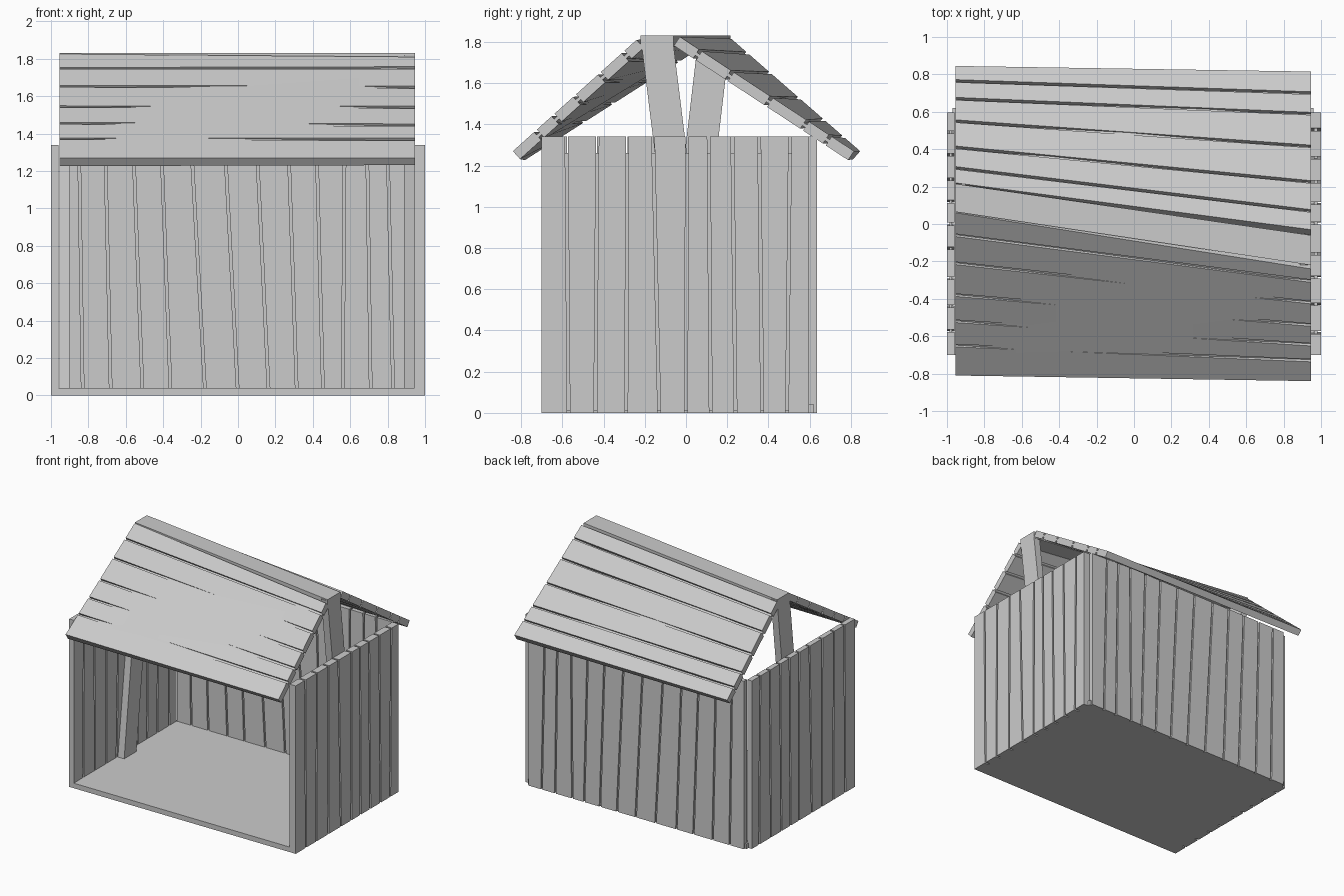
import bpy
import bmesh
from mathutils import Vector

cube = bpy.data.objects.get("Cube")
if cube:
    bpy.data.objects.remove(cube)

grey = bpy.data.materials.new("weathered_grey")
grey.use_nodes = True
colour = (0.6, 0.6, 0.6, 1)
grey.diffuse_color = colour
grey.node_tree.nodes["Principled BSDF"].inputs["Base Color"].default_value = colour

HEIGHT, CORE, FLOOR = 1.34, 1.26, 0.04
GAP = 0.007
LEFT, RIGHT = -0.955, 0.945


def solid(bm, quad_a, quad_b):
    """Six-sided block between two matching quads."""
    a = [bm.verts.new(p) for p in quad_a]
    b = [bm.verts.new(p) for p in quad_b]
    bm.faces.new(a)
    bm.faces.new(b[::-1])
    for i in range(4):
        j = (i + 1) % 4
        bm.faces.new((a[j], a[i], b[i], b[j]))


def box(bm, lo, hi):
    def quad(z):
        return [(lo[0], lo[1], z), (hi[0], lo[1], z), (hi[0], hi[1], z), (lo[0], hi[1], z)]
    solid(bm, quad(lo[2]), quad(hi[2]))


def finish(bm, name):
    bmesh.ops.recalc_face_normals(bm, faces=bm.faces)
    mesh = bpy.data.meshes.new(name)
    bm.to_mesh(mesh)
    bm.free()
    mesh.materials.append(grey)
    obj = bpy.data.objects.new(name, mesh)
    bpy.context.collection.objects.link(obj)


def plank_wall(name, place, start, end, cuts, d0, d1):
    """Upright planks with slanted gaps; place(u, depth, z) gives a point."""
    bm = bmesh.new()
    edges = [(start - GAP,) * 2] + cuts + [(end + GAP,) * 2]
    for (b0, t0), (b1, t1) in zip(edges, edges[1:]):
        outline = [(b0 + GAP, 0), (b1 - GAP, 0), (t1 - GAP, HEIGHT), (t0 + GAP, HEIGHT)]
        solid(bm, *[[place(u, d, z) for u, z in outline] for d in (d0, d1)])
    # thin sheet closing the gaps
    m, h = (d0 + d1) / 2, (d1 - d0) / 6
    sheet = [(start + 0.01, 0.01), (end - 0.01, 0.01), (end - 0.01, CORE), (start + 0.01, CORE)]
    solid(bm, *[[place(u, d, z) for u, z in sheet] for d in (m - h, m + h)])
    finish(bm, name)


# floor
bm = bmesh.new()
box(bm, (-0.97, -0.7, 0), (0.96, 0.62, FLOOR))
finish(bm, "floor")

# side walls: (bottom, top) of each gap
side = [(-0.57, -0.58), (-0.44, -0.43), (-0.29, -0.285), (-0.13, -0.16), (0, 0.005),
        (0.12, 0.11), (0.24, 0.225), (0.37, 0.355), (0.49, 0.505)]


def on_side(u, d, z):
    return (d, u, z)


plank_wall("left_wall", on_side, -0.7, 0.597, side, RIGHT, 1)
plank_wall("right_wall", on_side, -0.7, 0.597, [(t, b) for b, t in side], -1, -0.96)

# back wall
back = [(-0.83, -0.85), (-0.68, -0.71), (-0.51, -0.56), (-0.36, -0.41), (-0.175, -0.25),
        (0, -0.07), (0.165, 0.1), (0.315, 0.27), (0.455, 0.42), (0.56, 0.57),
        (0.71, 0.69), (0.83, 0.8)]
plank_wall("back_wall", lambda u, d, z: (u, d, z), LEFT, RIGHT, back, 0.597, 0.635)

# leaning posts under the skewed ridge
for name, x0, x1, foot, top in (("right_post", LEFT, -0.9, -0.15, 0.06),
                                ("left_post", 0.888, RIGHT, 0.0, -0.22)):
    bm = bmesh.new()
    ends = [[(x0, y, z), (x1, y, z), (x1, y + 0.155, z), (x0, y + 0.155, z)]
            for y, z in ((foot, FLOOR), (top, 1.82))]
    solid(bm, *ends)
    finish(bm, name)

# ridge board
bm = bmesh.new()
solid(bm, *[[(LEFT, 0.065, z), (LEFT, 0.215, z), (RIGHT, -0.06, z), (RIGHT, -0.22, z)]
            for z in (1.775, 1.83)])
finish(bm, "ridge_board")


def roof_slope(name, ends, cuts):
    """Tapered planks between two end profiles, each (x, eave, crest) in y and z."""
    bm = bmesh.new()

    def point(end, y, depth):
        x, eave, crest = ends[end]
        e, c = Vector((x, *eave)), Vector((x, *crest))
        run = c - e
        normal = Vector((0, -run.z, run.y)).normalized()
        if normal.z > 0:
            normal.negate()
        return e + run * ((y - eave[0]) / run.y) + normal * depth

    def strip(a, b, shrink_a, shrink_b, d0, d1):
        s = 1 if b[0] > a[0] else -1
        solid(bm, *[[point(0, a[0] + s * shrink_a, d), point(1, a[1] + s * shrink_a, d),
                     point(1, b[1] - s * shrink_b, d), point(0, b[0] - s * shrink_b, d)]
                    for d in (d0, d1)])

    first = tuple(e[1][0] for e in ends)
    last = tuple(e[2][0] for e in ends)
    rows = [first] + cuts + [last]
    for i, (a, b) in enumerate(zip(rows, rows[1:])):
        strip(a, b, GAP if i else 0, GAP if i < len(cuts) else 0, 0, 0.052)
    strip(first, last, 0.02, 0.02, 0.018, 0.034)
    finish(bm, name)


roof_slope("front_roof",
           [(LEFT, (-0.81, 1.27), (0.06, 1.825)), (RIGHT, (-0.84, 1.27), (-0.24, 1.81))],
           [(-0.65, -0.73), (-0.52, -0.645), (-0.38, -0.54), (-0.21, -0.42), (-0.06, -0.305)])
roof_slope("back_roof",
           [(LEFT, (0.845, 1.27), (0.22, 1.815)), (RIGHT, (0.815, 1.27), (-0.03, 1.825))],
           [(0.765, 0.7), (0.67, 0.59), (0.55, 0.415), (0.41, 0.225), (0.3, 0.07)])
